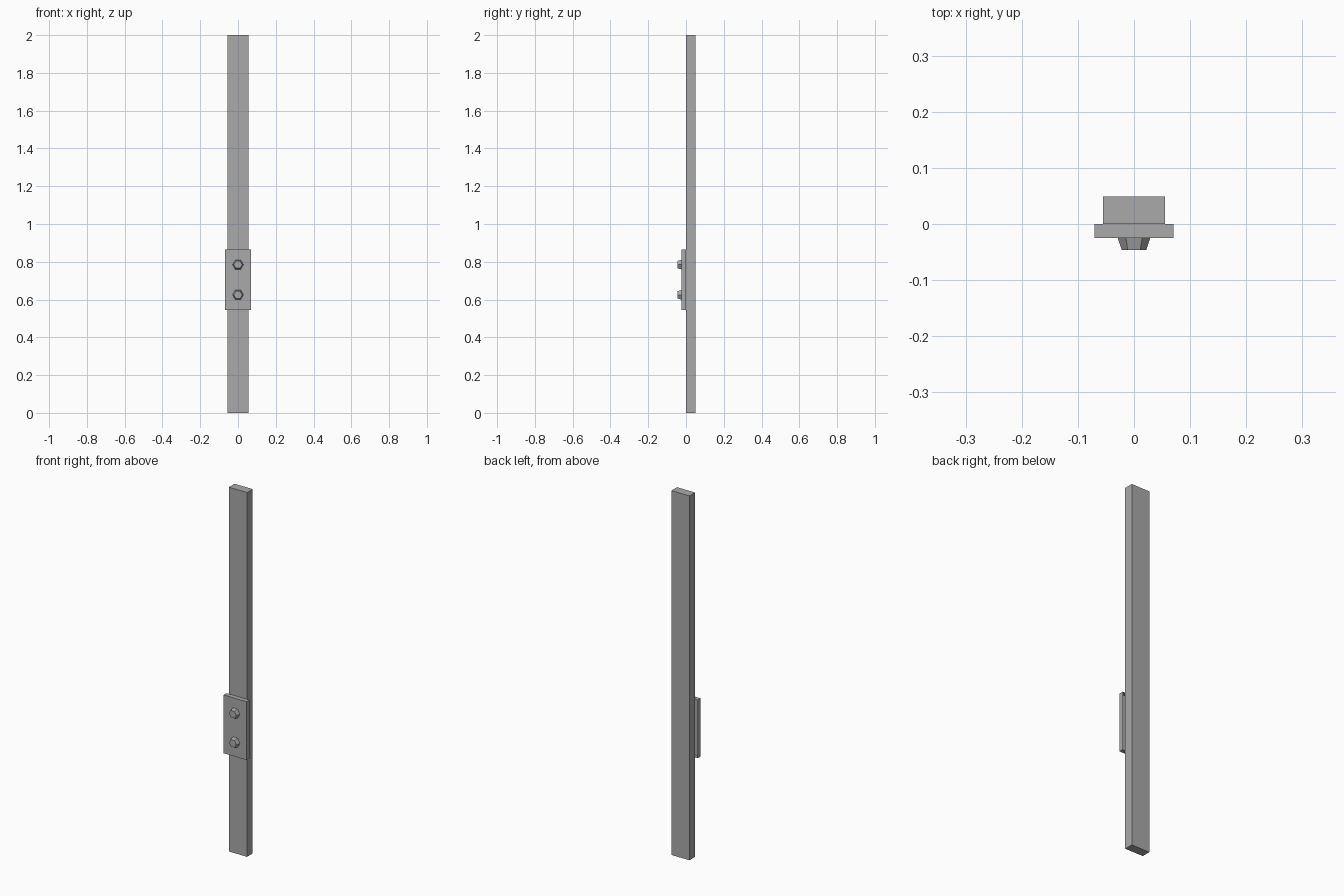
import bpy, bmesh, math
from mathutils import Matrix

if "Cube" in bpy.data.objects:
    bpy.data.objects.remove(bpy.data.objects["Cube"])

grey = bpy.data.materials.new("mid_grey")
grey.diffuse_color = (0.4, 0.4, 0.4, 1)
grey.use_nodes = True
grey.node_tree.nodes["Principled BSDF"].inputs["Base Color"].default_value = grey.diffuse_color


def finish(name, bm):
    mesh = bpy.data.meshes.new(name)
    bm.to_mesh(mesh)
    bm.free()
    mesh.materials.append(grey)
    obj = bpy.data.objects.new(name, mesh)
    bpy.context.collection.objects.link(obj)
    return obj


def box(name, x, y, z, open_back=False):
    """Box from (min, max) pairs, optionally without its rear face."""
    bm = bmesh.new()
    size = [b - a for a, b in (x, y, z)]
    mid = [(a + b) / 2 for a, b in (x, y, z)]
    bmesh.ops.create_cube(bm, size=1, matrix=Matrix.Translation(mid) @ Matrix.Diagonal((*size, 1)))
    if open_back:
        bm.normal_update()
        back = [f for f in bm.faces if f.normal.y > 0.9]
        bmesh.ops.delete(bm, geom=back, context='FACES')
    return finish(name, bm)


def bolt(name, z):
    """Tapered six-sided bolt head pointing to the front."""
    bm = bmesh.new()
    y0, y1 = -0.025, -0.046
    rings = []
    for y, r in ((y0, 0.029), (y1, 0.022)):
        rings.append([bm.verts.new((r * math.cos(i * math.pi / 3), y,
                                    z + r * math.sin(i * math.pi / 3))) for i in range(6)])
    base, tip = rings
    for i in range(6):
        j = (i + 1) % 6
        bm.faces.new((base[i], base[j], tip[j], tip[i]))
    bm.faces.new(tip)
    bm.faces.new(base[::-1])
    bmesh.ops.recalc_face_normals(bm, faces=bm.faces)
    return finish(name, bm)


# Long upright board
box("board", (-0.055, 0.055), (0, 0.049), (0, 2))

# Mounting plate, a shallow shell open against the board
box("plate", (-0.07, 0.07), (-0.025, 0), (0.545, 0.865), open_back=True)

# Two bolt heads on the plate
for label, height in (("lower_bolt", 0.625), ("upper_bolt", 0.785)):
    bolt(label, height)
